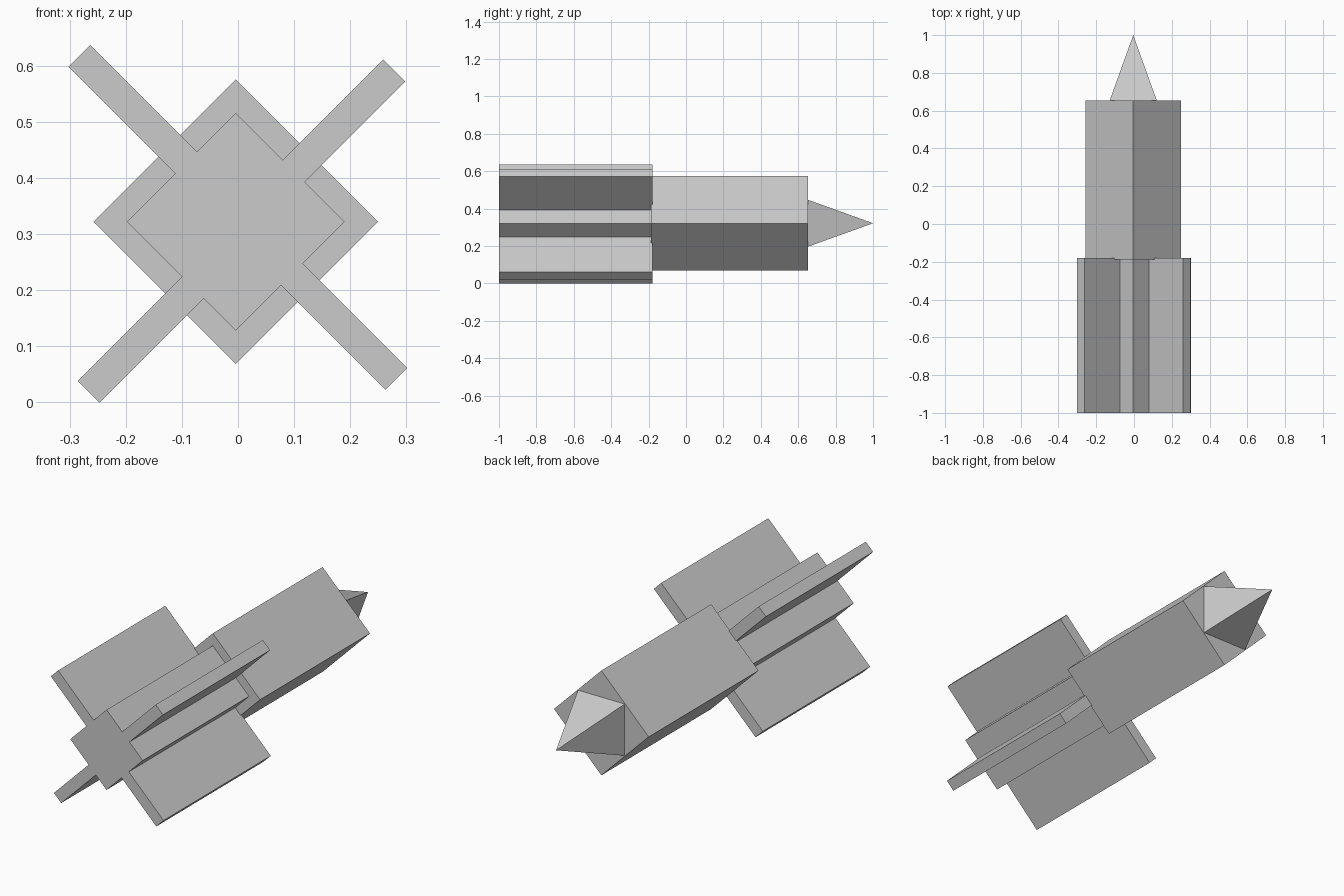
import bpy
import bmesh
from math import pi, sqrt
from mathutils import Matrix, Vector

cube = bpy.data.objects.get("Cube")
if cube:
    bpy.data.objects.remove(cube, do_unlink=True)

CX, CZ = -0.004, 0.322          # long axis of the model
REAR, JOIN, SHOULDER, TIP = -1.0, -0.18, 0.653, 1.0

grey = bpy.data.materials.new("plain grey")
grey.use_nodes = True
colour = (0.6, 0.6, 0.6, 1)
grey.diffuse_color = colour
grey.node_tree.nodes["Principled BSDF"].inputs["Base Color"].default_value = colour


def finish(name, bm):
    bmesh.ops.recalc_face_normals(bm, faces=bm.faces)
    mesh = bpy.data.meshes.new(name)
    bm.to_mesh(mesh)
    bm.free()
    mesh.materials.append(grey)
    obj = bpy.data.objects.new(name, mesh)
    bpy.context.collection.objects.link(obj)
    return obj


def prism(name, outline, y0, y1):
    """Extrude an (x, z) outline along y."""
    bm = bmesh.new()
    face = bm.faces.new([bm.verts.new((x, y0, z)) for x, z in outline])
    out = bmesh.ops.extrude_face_region(bm, geom=[face])["geom"]
    moved = [v for v in out if isinstance(v, bmesh.types.BMVert)]
    bmesh.ops.translate(bm, verts=moved, vec=(0, y1 - y0, 0))
    return finish(name, bm)


def diamond(r):
    return [(CX + r, CZ), (CX, CZ + r), (CX - r, CZ), (CX, CZ - r)]


# Main body and the slimmer tail core
prism("body", diamond(0.2535), JOIN - 0.007, SHOULDER)
prism("tail_core", diamond(0.194), REAR, JOIN)

# Four diagonal fins: name, direction, centre of the outer edge
fins = [("upper_left_fin", (1, 1), (0.2785, 0.5915)),
        ("upper_right_fin", (-1, 1), (-0.2825, 0.6175)),
        ("lower_left_fin", (1, -1), (0.282, 0.042)),
        ("lower_right_fin", (-1, -1), (-0.266, 0.019))]
for name, direction, outer in fins:
    d = Vector(direction).normalized()
    side = Vector((-d.y, d.x)) * 0.0275
    end = Vector(outer)
    # Root each fin just inside the face of the tail core
    reach = (end - Vector((CX, CZ))).dot(d) - 0.194 / sqrt(2) + 0.01
    root = end - d * reach
    prism(name, [root - side, end - side, end + side, root + side], REAR, JOIN)

# Four-sided pointed nose, its base square to the ground
bm = bmesh.new()
length = TIP - SHOULDER
bmesh.ops.create_cone(bm, cap_ends=True, segments=4, radius1=0.125 * sqrt(2),
                      radius2=0, depth=length)
bmesh.ops.remove_doubles(bm, verts=bm.verts, dist=0.0001)
# Square corners may start on the axes; turn them onto the diagonals
if min(abs(v.co.x * v.co.y) for v in bm.verts if v.co.z < 0) < 0.001:
    bmesh.ops.rotate(bm, verts=bm.verts, matrix=Matrix.Rotation(pi / 4, 3, "Z"))
bmesh.ops.rotate(bm, verts=bm.verts, matrix=Matrix.Rotation(-pi / 2, 3, "X"))
bmesh.ops.translate(bm, verts=bm.verts, vec=(CX, SHOULDER + length / 2, CZ))
finish("nose", bm)
